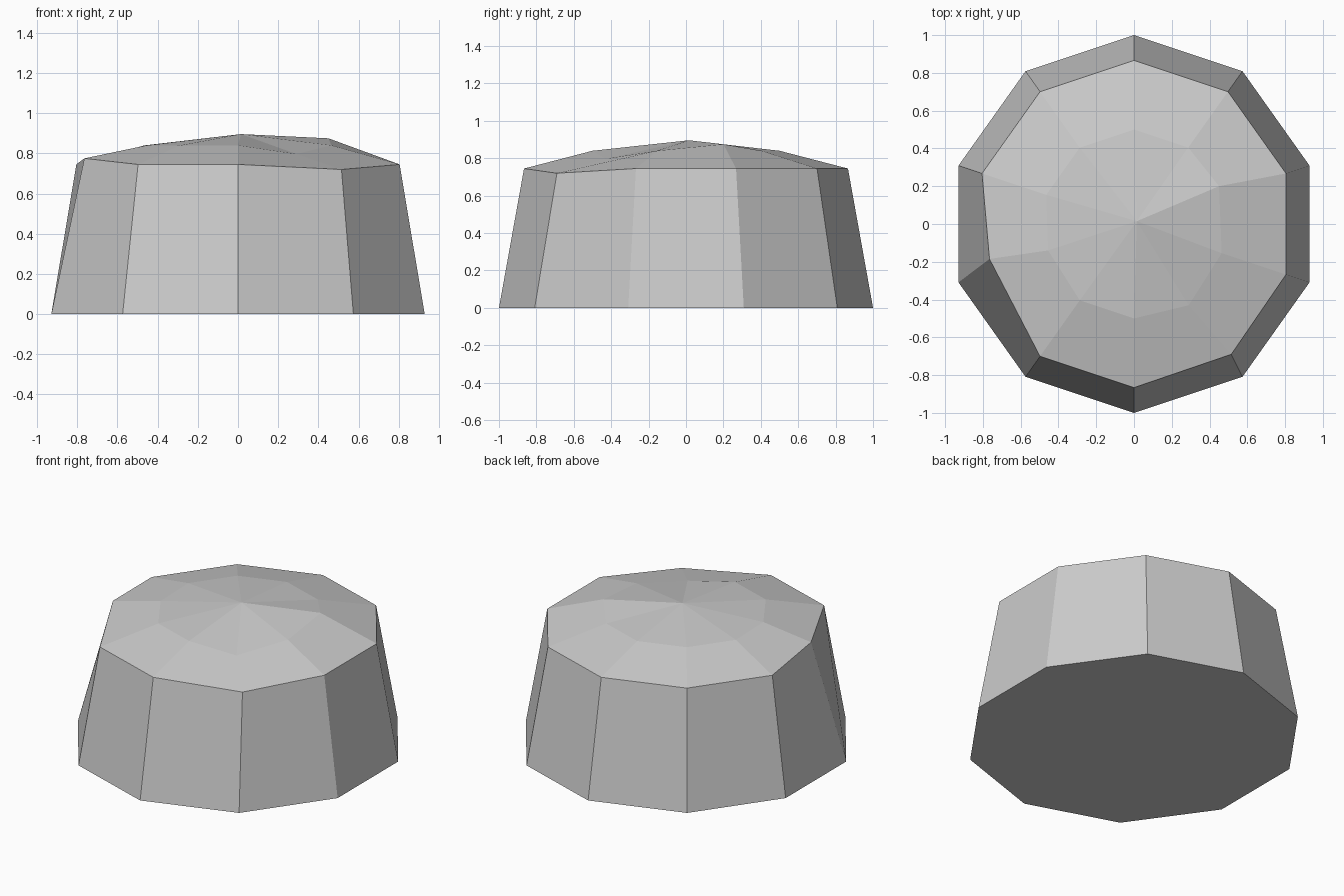
import bpy, bmesh
from math import sin, cos, pi

cube = bpy.data.objects.get("Cube")
if cube:
    bpy.data.objects.remove(cube, do_unlink=True)

stone = bpy.data.materials.new("light grey stone")
stone.use_nodes = True
stone.diffuse_color = (0.6, 0.6, 0.6, 1)
stone.node_tree.nodes["Principled BSDF"].inputs["Base Color"].default_value = (0.6, 0.6, 0.6, 1)

SIDES = 10


def ring(bm, radius, z, moved=None):
    """Decagon ring starting at the front, turning towards +x; moved overrides corners."""
    moved = moved or {}
    verts = []
    for i in range(SIDES):
        a = 2 * pi * i / SIDES
        pos = (0.977 * radius * sin(a), -radius * cos(a), z)
        verts.append(bm.verts.new(moved.get(i, pos)))
    return verts


def bridge(bm, low, high):
    for i in range(SIDES):
        j = (i + 1) % SIDES
        bm.faces.new((low[i], low[j], high[j], high[i]))


bm = bmesh.new()
# Tapered body and uneven crown
base = ring(bm, 1.0, 0)
rim = ring(bm, 0.866, 0.745, {1: (0.515, -0.69, 0.72), 8: (-0.765, -0.185, 0.775)})
crown = ring(bm, 0.5, 0.84, {1: (0.29, -0.43, 0.797), 3: (0.45, 0.2, 0.875),
                            8: (-0.455, -0.14, 0.84)})
bridge(bm, base, rim)
bridge(bm, rim, crown)

# Off-centre peak and flat underside
peak = bm.verts.new((0.015, 0.015, 0.896))
for i in range(SIDES):
    bm.faces.new((crown[i], crown[(i + 1) % SIDES], peak))
bm.faces.new(base[::-1])
bmesh.ops.recalc_face_normals(bm, faces=bm.faces)

mesh = bpy.data.meshes.new("stump_rock")
bm.to_mesh(mesh)
bm.free()
mesh.materials.append(stone)
rock = bpy.data.objects.new("stump_rock", mesh)
bpy.context.collection.objects.link(rock)
